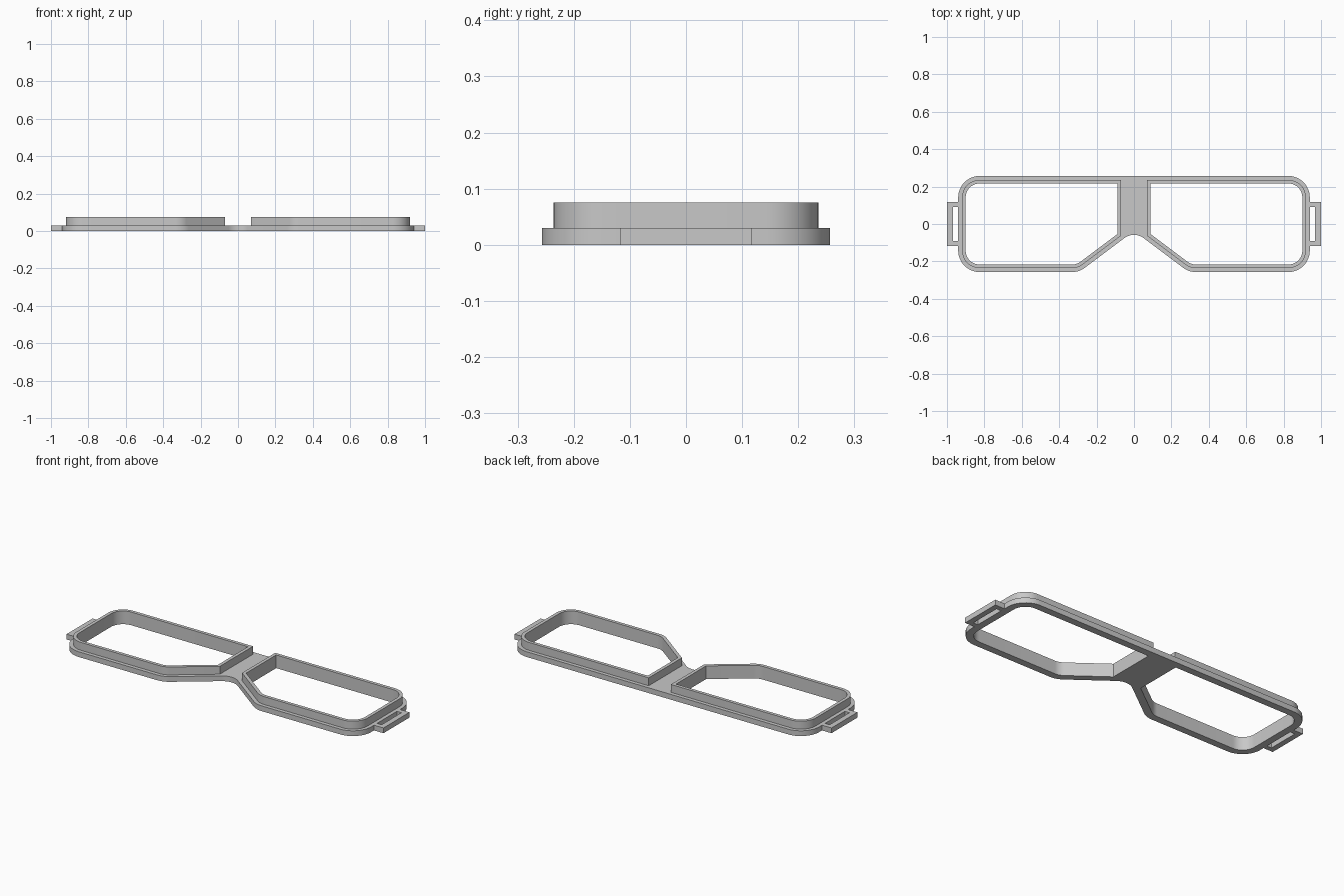
import bpy
import bmesh
import math
from mathutils import Vector

cube = bpy.data.objects.get("Cube")
if cube:
    bpy.data.objects.remove(cube)

BASE, TOP = 0.03, 0.075      # plate and rim heights
WIDTH, DEPTH = 0.94, 0.257   # half sizes of the plate
CORNER, SLOPE = 0.115, 0.75

grey = bpy.data.materials.new("grey plastic")
grey.use_nodes = True
grey.diffuse_color = (0.58, 0.58, 0.58, 1)
grey.node_tree.nodes["Principled BSDF"].inputs["Base Color"].default_value = grey.diffuse_color


def rounded(corners, steps=12):
    """Closed outline from (x, y, radius) corners."""
    out = []
    for i, (x, y, r) in enumerate(corners):
        p = Vector((x, y))
        if r == 0:
            out.append(p)
            continue
        to_prev = (Vector(corners[i - 1][:2]) - p).normalized()
        to_next = (Vector(corners[(i + 1) % len(corners)][:2]) - p).normalized()
        half = to_prev.angle(to_next) / 2
        centre = p + (to_prev + to_next).normalized() * r / math.sin(half)
        reach = r / math.tan(half)
        a = (p + to_prev * reach - centre).normalized()
        b = (p + to_next * reach - centre).normalized()
        out += [centre + a.slerp(b, k / steps).normalized() * r for k in range(steps + 1)]
    return out


def prism(name, loops, z0, z1):
    """Solid with an outer outline and optional hole outlines."""
    bm = bmesh.new()
    for loop in loops:
        verts = [bm.verts.new((p.x, p.y, z0)) for p in loop]
        for i, v in enumerate(verts):
            bm.edges.new((verts[i - 1], v))
    bmesh.ops.triangle_fill(bm, edges=bm.edges[:], use_beauty=True, normal=(0, 0, 1))
    new = bmesh.ops.extrude_face_region(bm, geom=bm.faces[:], use_keep_orig=True)
    moved = [g for g in new["geom"] if isinstance(g, bmesh.types.BMVert)]
    bmesh.ops.translate(bm, verts=moved, vec=(0, 0, z1 - z0))
    bmesh.ops.recalc_face_normals(bm, faces=bm.faces[:])
    mesh = bpy.data.meshes.new(name)
    bm.to_mesh(mesh)
    bm.free()
    mesh.materials.append(grey)
    obj = bpy.data.objects.new(name, mesh)
    bpy.context.collection.objects.link(obj)
    bpy.ops.object.select_all(action='DESELECT')
    obj.select_set(True)
    bpy.context.view_layer.objects.active = obj
    bpy.ops.object.shade_smooth_by_angle(angle=math.radians(25))


def lens(inset, side):
    """Lens outline, set in from the plate edge."""
    h, w, nose, r = DEPTH - inset, WIDTH - inset, 0.049 + inset, CORNER - inset
    lift = 1.25 * inset - 0.037
    corners = [(nose, h, 0), (w, h, r), (w, -h, r),
               ((h + lift) / SLOPE, -h, r), (nose, lift - SLOPE * nose, 0)]
    return rounded([(side * x, y, rad) for x, y, rad in corners])


# Base plate with the nose notch
knee = (DEPTH - 0.037) / SLOPE
plate = rounded([(-WIDTH, DEPTH, CORNER), (WIDTH, DEPTH, CORNER),
                 (WIDTH, -DEPTH, CORNER), (knee, -DEPTH, CORNER),
                 (0, -0.037, 0.085),
                 (-knee, -DEPTH, CORNER), (-WIDTH, -DEPTH, CORNER)])
prism("frame_plate", [plate, lens(0.04, 1), lens(0.04, -1)], 0, BASE)

for side, label in ((1, "left"), (-1, "right")):
    # Raised rim around the lens opening
    prism(label + "_lens_rim", [lens(0.021, side), lens(0.04, side)], BASE, TOP)
    # Strap loop at the temple
    bracket = [(WIDTH, 0.117), (1, 0.117), (1, -0.117), (WIDTH, -0.117),
               (WIDTH, -0.09), (0.969, -0.09), (0.969, 0.09), (WIDTH, 0.09)]
    prism(label + "_strap_loop", [[Vector((side * x, y)) for x, y in bracket]], 0, BASE)
